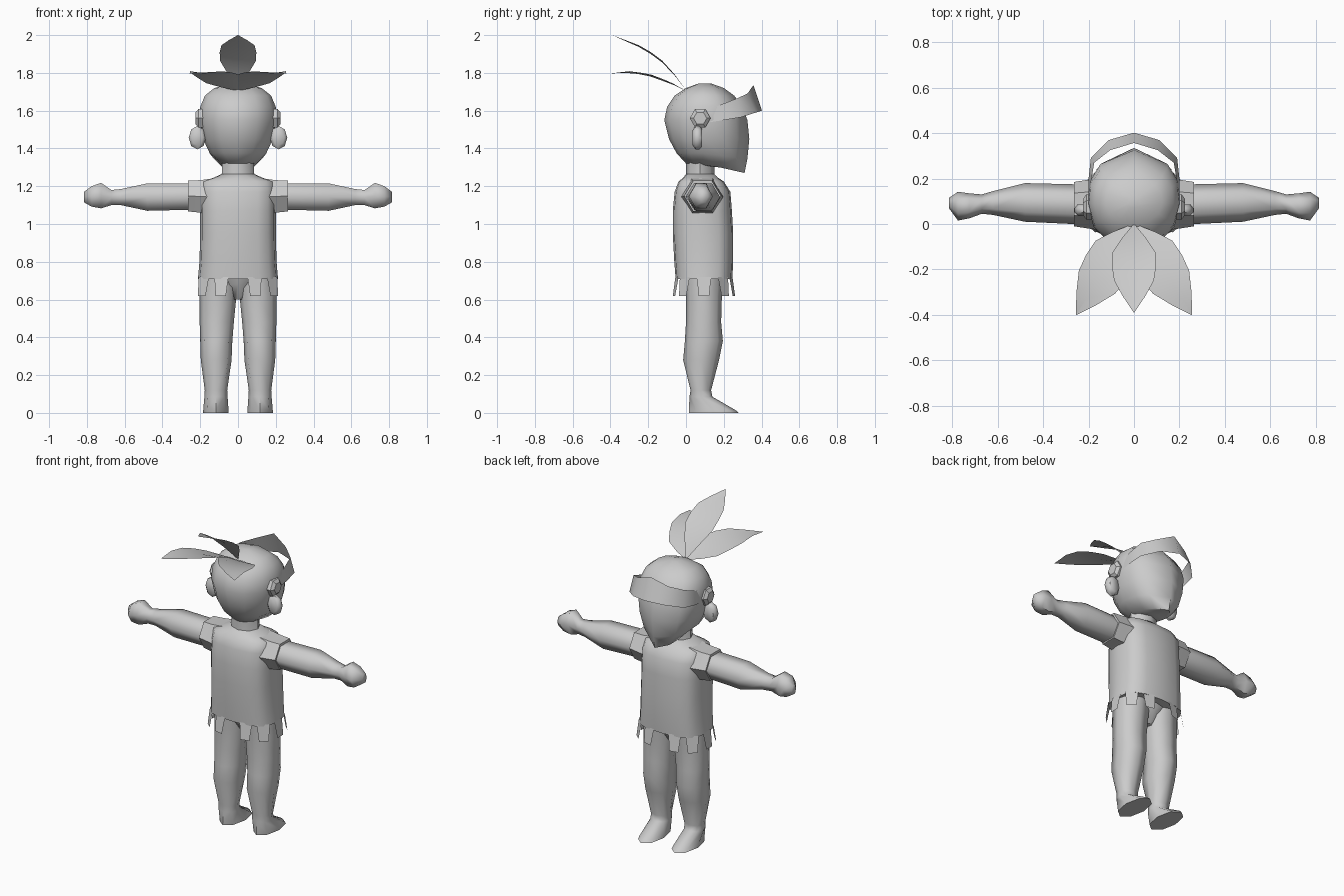
import bpy, math
from math import cos, sin, pi, radians

mat = bpy.data.materials.new("plain grey")
mat.diffuse_color = (0.6, 0.6, 0.6, 1)


def make(name, verts, faces, mirror=False, angle=50):
    me = bpy.data.meshes.new(name)
    me.from_pydata(verts, [], faces)
    me.materials.append(mat)
    ob = bpy.data.objects.new(name, me)
    bpy.context.collection.objects.link(ob)
    if mirror:
        ob.modifiers.new("Mirror", 'MIRROR')
    bpy.ops.object.select_all(action='DESELECT')
    ob.select_set(True)
    bpy.context.view_layer.objects.active = ob
    bpy.ops.object.mode_set(mode='EDIT')
    bpy.ops.mesh.select_all(action='SELECT')
    bpy.ops.mesh.normals_make_consistent(inside=False)
    bpy.ops.object.mode_set(mode='OBJECT')
    bpy.ops.object.shade_smooth_by_angle(angle=radians(angle))
    return ob


def loft(name, rings, mirror=False, angle=50):
    n = len(rings[0])
    verts = [v for r in rings for v in r]
    faces = [(k * n + i, k * n + (i + 1) % n, (k + 1) * n + (i + 1) % n, (k + 1) * n + i)
             for k in range(len(rings) - 1) for i in range(n)]
    faces += [tuple(range(n))[::-1], tuple(range(len(verts) - n, len(verts)))]
    return make(name, verts, faces, mirror, angle)


def spow(v, e):
    return math.copysign(abs(v) ** e, v) if abs(v) > 1e-6 else 0.0


def zring(z, x0, x1, y0, y1, n=8, p=2.0):
    cx, cy, rx, ry = (x0 + x1) / 2, (y0 + y1) / 2, (x1 - x0) / 2, (y1 - y0) / 2
    return [(cx + rx * spow(cos(2 * pi * i / n), 2 / p),
             cy + ry * spow(sin(2 * pi * i / n), 2 / p), z) for i in range(n)]


def xring(x, y0, y1, z0, z1, n=6):
    cy, cz, ry, rz = (y0 + y1) / 2, (z0 + z1) / 2, (y1 - y0) / 2, (z1 - z0) / 2 / 0.866
    return [(x, cy + ry * cos(2 * pi * i / n), cz + rz * sin(2 * pi * i / n)) for i in range(n)]


# Head: round at the back, wedge shaped face towards +y, chin tilted down
def head_ring(z, w, yb, yf, drop=0.0):
    yc = 0.09
    half = [(0, 1), (0.72, 0.74), (0.95, 0.42), (1, 0), (0.87, -0.5), (0.5, -0.87), (0, -1)]
    pts = half + [(-a, b) for a, b in half[-2:0:-1]]
    return [(a * w, yc + b * ((yf - yc) if b > 0 else (yc - yb)), z - drop * max(b, 0))
            for a, b in pts]


loft("head", [head_ring(*r) for r in (
    (1.32, 0.085, 0.0, 0.31, 0.05), (1.375, 0.15, -0.05, 0.325, 0.03),
    (1.45, 0.185, -0.09, 0.335), (1.55, 0.205, -0.115, 0.325), (1.62, 0.2, -0.1, 0.30),
    (1.68, 0.175, -0.06, 0.255), (1.72, 0.125, 0.0, 0.20), (1.745, 0.03, 0.07, 0.13))], angle=60)

loft("neck", [zring(z, -w, w, 0.0, 0.15) for z, w in ((1.22, 0.1), (1.27, 0.085), (1.36, 0.085))])

# Headband: single strip flaring to a raised peak in front of the brow
top = [(0.195, 0.09, 1.60), (0.19, 0.18, 1.63), (0.175, 0.27, 1.665), (0.105, 0.325, 1.69), (0, 0.357, 1.735)]
low = [(0.2, 0.10, 1.535), (0.2, 0.20, 1.55), (0.19, 0.29, 1.565), (0.11, 0.37, 1.59), (0, 0.402, 1.60)]
make("headband", top + low, [(i, i + 1, i + 6, i + 5) for i in range(4)], True)

# Hexagonal discs where the headband ends, and the ears below them
loft("band_disc", [xring(x, 0.075 - r, 0.075 + r, 1.56 - r * 0.88, 1.56 + r * 0.88)
                   for x, r in ((0.175, 0.055), (0.21, 0.055), (0.225, 0.035))], True, 30)
loft("ear", [[(0.215 + r * cos(i * pi / 4), y, 1.457 + 1.35 * r * sin(i * pi / 4)) for i in range(8)]
             for y, r in ((0.035, 0.03), (0.05, 0.046), (0.07, 0.046), (0.085, 0.035))], True)


# Feathers: leaf shaped sheets whose height follows an arc over y
def feather(name, tip, halfw, arc, mirror):
    L = math.hypot(*tip)
    ax, ay = tip[0] / L, tip[1] / L

    def height(y):
        for (ya, za), (yb, zb) in zip(arc, arc[1:]):
            if y >= yb:
                return za + (zb - za) * (y - ya) / (yb - ya)
        return arc[-1][1]
    verts = []
    for t, w in ((0, 0.02), (0.16, 0.55), (0.32, 0.98), (0.48, 1.0), (0.64, 0.9), (0.82, 0.5), (1, 0.01)):
        for s in (-1, 0, 1):
            x, y = ax * L * t - ay * s * w * halfw, ay * L * t + ax * s * w * halfw
            verts.append((x, y, height(y) - 0.01 * (s == 0) * w))
    make(name, verts, [(3 * k + j, 3 * k + j + 1, 3 * k + j + 4, 3 * k + j + 3)
                       for k in range(6) for j in (0, 1)], mirror, 30)


feather("middle_feather", (0, -0.39), 0.097,
        [(0.05, 1.68), (0, 1.71), (-0.05, 1.78), (-0.12, 1.86), (-0.22, 1.935), (-0.39, 2.0)], False)
feather("side_feather", (0.255, -0.40), 0.105,
        [(0.05, 1.69), (0, 1.705), (-0.08, 1.75), (-0.18, 1.79), (-0.29, 1.81), (-0.40, 1.797)], True)

# Shirt body with rounded box sections, then hexagonal sleeves
loft("shirt", [zring(z, -w, w, a, b, 16, p) for z, w, a, b, p in (
    (0.71, 0.212, -0.055, 0.245, 3), (0.80, 0.204, -0.062, 0.25, 3), (0.95, 0.2, -0.07, 0.25, 3),
    (1.07, 0.2, -0.07, 0.243, 3), (1.17, 0.2, -0.06, 0.235, 3), (1.225, 0.19, -0.04, 0.2, 3),
    (1.245, 0.13, -0.015, 0.17, 2.5), (1.265, 0.085, 0.0, 0.15, 2))], angle=60)
loft("sleeve", [xring(0.12, -0.03, 0.2, 1.04, 1.243), xring(0.2, -0.02, 0.195, 1.06, 1.232),
                xring(0.265, -0.01, 0.185, 1.067, 1.23), xring(0.265, 0.01, 0.17, 1.08, 1.215)], True, 40)

# Arms ending in mitten hands
loft("arm", [xring(*r) for r in (
    (0.2, 0.0, 0.175, 1.075, 1.215), (0.27, 0.0, 0.175, 1.075, 1.215), (0.48, 0.01, 0.18, 1.07, 1.215),
    (0.62, 0.04, 0.145, 1.10, 1.185), (0.67, 0.045, 0.13, 1.10, 1.18), (0.725, 0.025, 0.135, 1.083, 1.218),
    (0.775, 0.015, 0.142, 1.092, 1.2), (0.815, 0.07, 0.115, 1.115, 1.17))], True, 65)

# Fringe tabs hanging round the hem
verts, faces = [], []
for k in range(10):
    a = 2 * pi * k / 10
    x, y = 0.212 * spow(cos(a), 0.75), 0.095 + 0.148 * spow(sin(a), 0.72)
    nx, ny = cos(a) * 0.7, sin(a)
    d = math.hypot(nx, ny)
    nx, ny = nx / d, ny / d
    b = len(verts)
    for z, out, w in ((0.72, 0.0, 0.038), (0.62, 0.016, 0.028)):
        for s in (-1, 1):
            verts.append((x + nx * out - ny * s * w, y + ny * out + nx * s * w, z))
    faces.append((b, b + 1, b + 3, b + 2))
make("hem_fringe", verts, faces)

# Legs with bare pointed feet, and the hips joining them
loft("leg", [zring(z, a, b, c, d, 8, 2.4) for z, a, b, c, d in (
    (0.76, 0.0, 0.2, -0.01, 0.2), (0.62, 0.008, 0.204, 0.0, 0.19), (0.48, 0.022, 0.203, 0.0, 0.186),
    (0.38, 0.03, 0.2, -0.006, 0.195), (0.28, 0.034, 0.197, -0.015, 0.175),
    (0.12, 0.057, 0.176, 0.024, 0.133))] +
     [zring(z, a, b, c, d) for z, a, b, c, d in (
         (0.085, 0.055, 0.178, 0.018, 0.14), (0.015, 0.05, 0.184, 0.016, 0.262),
         (0, 0.05, 0.184, 0.015, 0.28))], True, 60)
loft("hips", [zring(0.6, -0.03, 0.03, 0.05, 0.14), zring(0.68, -0.12, 0.12, 0.0, 0.19),
              zring(0.75, -0.19, 0.19, -0.02, 0.21)])
